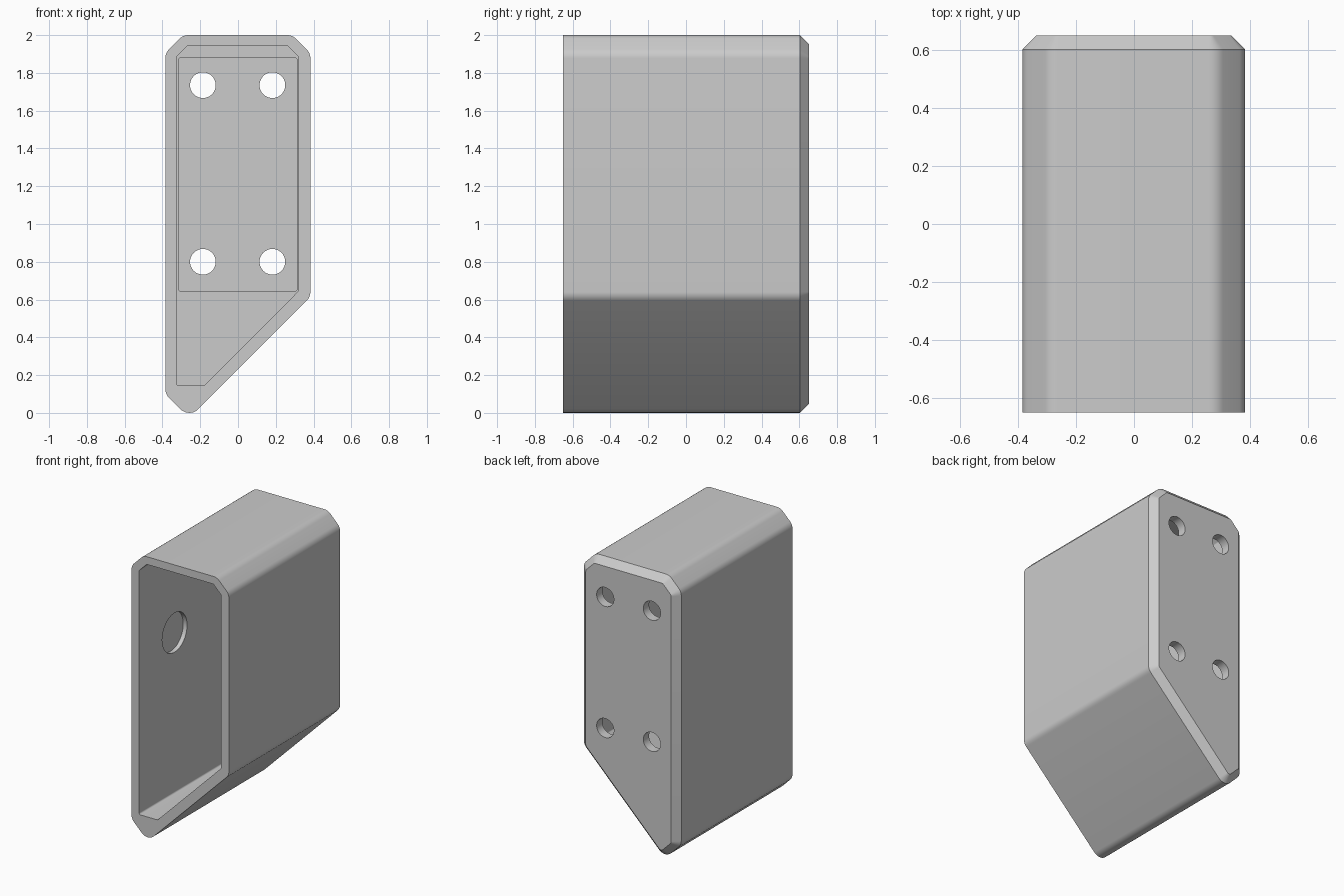
import bpy, bmesh, math
from mathutils import Vector, Matrix

cube = bpy.data.objects.get("Cube")
if cube:
    bpy.data.objects.remove(cube, do_unlink=True)

colour = (0.6, 0.6, 0.6, 1)
grey = bpy.data.materials.new("light grey")
grey.use_nodes = True
grey.diffuse_color = colour
grey.node_tree.nodes["Principled BSDF"].inputs["Base Color"].default_value = colour


def rounded(corners, radius, steps=6):
    """Round every corner of a convex x-z outline with an arc."""
    points = []
    for i, c in enumerate(corners):
        c = Vector(c)
        a = (Vector(corners[i - 1]) - c).normalized()
        b = (Vector(corners[(i + 1) % len(corners)]) - c).normalized()
        half = a.angle(b) / 2
        centre = c + (a + b).normalized() * radius / math.sin(half)
        start = c + a * radius / math.tan(half) - centre
        end = c + b * radius / math.tan(half) - centre
        for k in range(steps + 1):
            points.append(centre + start.lerp(end, k / steps).normalized() * radius)
    return points


def make_object(name, bm):
    bmesh.ops.recalc_face_normals(bm, faces=bm.faces)
    mesh = bpy.data.meshes.new(name)
    bm.to_mesh(mesh)
    bm.free()
    mesh.materials.append(grey)
    obj = bpy.data.objects.new(name, mesh)
    bpy.context.collection.objects.link(obj)
    return obj


def prism(name, outline, front, back, chamfer=0):
    """Extrude an x-z outline along y, optionally chamfering the back rim."""
    bm = bmesh.new()
    rings = [[bm.verts.new((p.x, y, p.y)) for p in outline] for y in (front, back - chamfer)]
    for ring in rings:
        bm.faces.new(ring)
    for i in range(len(outline)):
        bm.faces.new((rings[0][i - 1], rings[0][i], rings[1][i], rings[1][i - 1]))
    bmesh.ops.recalc_face_normals(bm, faces=bm.faces)
    if chamfer:
        rear = [f for f in bm.faces if f.normal.y > 0.9]
        bmesh.ops.inset_region(bm, faces=rear, thickness=chamfer, depth=chamfer,
                               use_even_offset=True)
    return make_object(name, bm)


def cylinder(name, centre, radius, length, axis):
    bm = bmesh.new()
    turn = Matrix.Rotation(math.pi / 2, 4, "X" if axis == "Y" else "Y")
    bmesh.ops.create_cone(bm, cap_ends=True, segments=48, radius1=radius, radius2=radius,
                          depth=length, matrix=Matrix.Translation(centre) @ turn)
    return make_object(name, bm)


# Outer shell with a slanted underside and chamfered back
outer = [(-0.385, 0.1), (-0.2575, -0.0275), (0.383, 0.613), (0.383, 1.905),
         (0.288, 2), (-0.29, 2), (-0.385, 1.905)]
body = prism("housing", rounded(outer, 0.066), -0.65, 0.65, 0.047)

# Open cavity and the shallow rectangular pocket in its back wall
inner = [(-0.325, 0.145), (-0.18, 0.145), (0.32, 0.645), (0.32, 1.885),
         (0.26, 1.945), (-0.265, 1.945), (-0.325, 1.885)]
pocket = [(-0.315, 0.645), (0.313, 0.645), (0.313, 1.88), (-0.315, 1.88)]
cutters = [prism("cavity_cutter", rounded(inner, 0.012), -0.8, 0.55),
           prism("pocket_cutter", rounded(pocket, 0.012), 0.45, 0.585)]

# Four screw holes through the back
for x in (-0.186, 0.182):
    for z in (0.8, 1.735):
        cutters.append(cylinder("screw_hole_cutter", (x, 0.6, z), 0.068, 0.4, "Y"))

# Round blind recess on the inside of one side wall
cutters.append(cylinder("side_recess_cutter", (-0.305, -0.25, 1.29), 0.14, 0.1, "X"))

bpy.context.view_layer.objects.active = body
body.select_set(True)
for cutter in cutters:
    mod = body.modifiers.new("cut", "BOOLEAN")
    mod.operation = "DIFFERENCE"
    mod.solver = "EXACT"
    mod.object = cutter
    bpy.ops.object.modifier_apply(modifier=mod.name)
    bpy.data.objects.remove(cutter, do_unlink=True)

bpy.ops.object.shade_smooth_by_angle(angle=math.radians(25))
